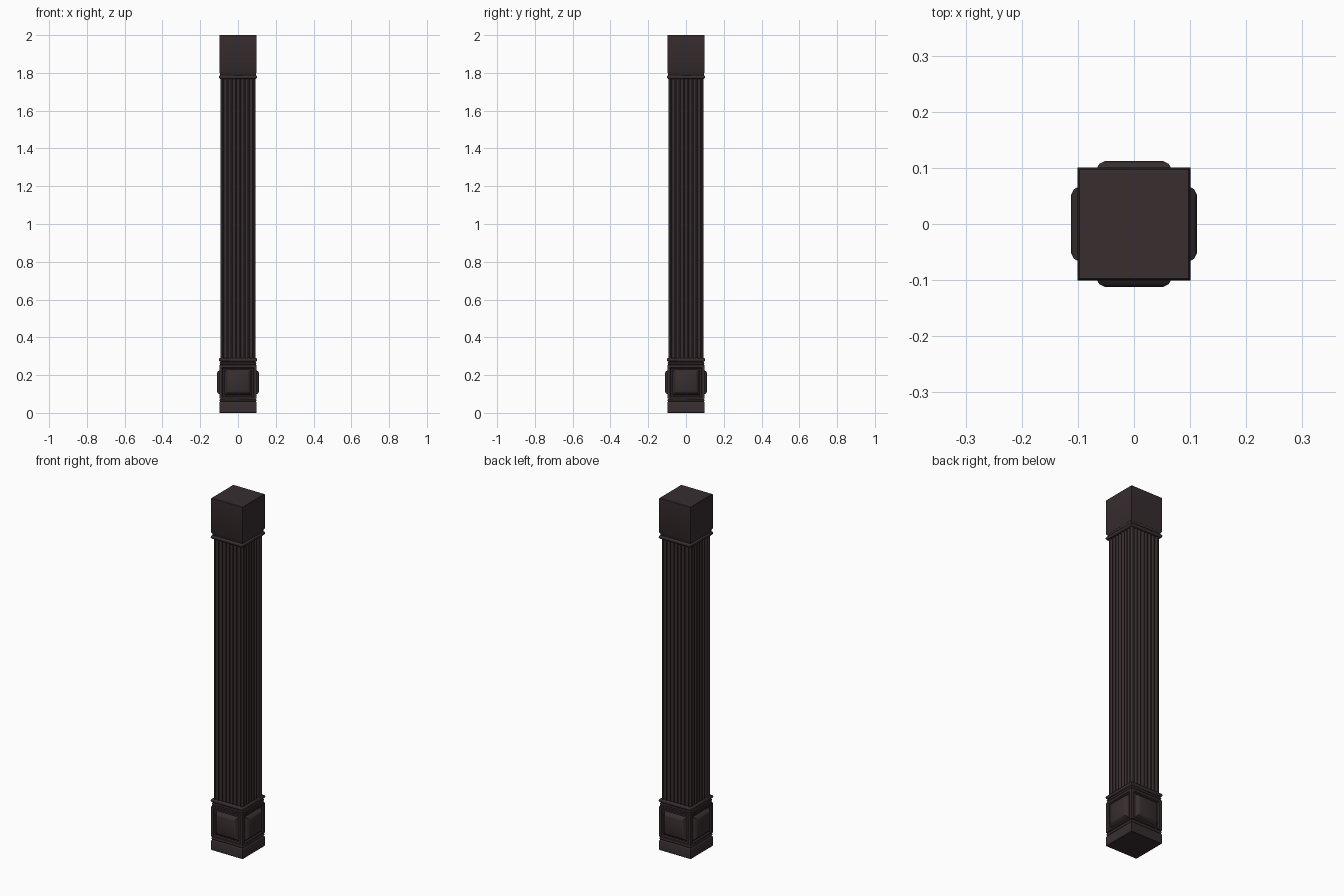
import bpy, bmesh, math
from mathutils import Matrix, Vector

if "Cube" in bpy.data.objects:
    bpy.data.objects.remove(bpy.data.objects["Cube"])

wood = bpy.data.materials.new("dark brown wood")
wood.diffuse_color = (0.038, 0.026, 0.028, 1)
wood.use_nodes = True
wood.node_tree.nodes["Principled BSDF"].inputs["Base Color"].default_value = wood.diffuse_color


def finish(name, bm, smooth=True):
    bmesh.ops.remove_doubles(bm, verts=bm.verts, dist=1e-5)
    bmesh.ops.recalc_face_normals(bm, faces=bm.faces)
    me = bpy.data.meshes.new(name)
    bm.to_mesh(me)
    bm.free()
    me.materials.append(wood)
    ob = bpy.data.objects.new(name, me)
    bpy.context.collection.objects.link(ob)
    if smooth:
        bpy.ops.object.select_all(action='DESELECT')
        ob.select_set(True)
        bpy.context.view_layer.objects.active = ob
        bpy.ops.object.shade_smooth_by_angle(angle=math.radians(35))
    return ob


def loft(bm, rings, caps=True):
    loops = [[bm.verts.new(p) for p in r] for r in rings]
    n = len(loops[0])
    for a, b in zip(loops, loops[1:]):
        for i in range(n):
            j = (i + 1) % n
            bm.faces.new((a[i], a[j], b[j], b[i]))
    if caps:
        bm.faces.new(loops[0][::-1])
        bm.faces.new(loops[-1])


def square_turning(name, profile):
    """Square section swept up a (half width, height) profile."""
    bm = bmesh.new()
    loft(bm, [[(sx * h, sy * h, z) for sx, sy in
               ((-1, -1), (1, -1), (1, 1), (-1, 1))] for h, z in profile])
    return finish(name, bm)


def bead(z0, z1, inner, outer, n=6):
    return [(inner + (outer - inner) * math.sin(math.pi * i / n),
             (z0 + z1) / 2 - (z1 - z0) / 2 * math.cos(math.pi * i / n))
            for i in range(n + 1)]


# plinth with small bead under the panel block
square_turning("plinth", [(0.097, 0), (0.099, 0.002), (0.099, 0.053), (0.096, 0.058)]
               + bead(0.060, 0.074, 0.093, 0.098) + [(0.093, 0.078)])

# panel block: frame, recess and raised panel on four sides
bm = bmesh.new()
steps = [(0.099, 0.085, 0.099), (0.084, 0.077, 0.099), (0.080, 0.073, 0.092),
         (0.071, 0.067, 0.092), (0.066, 0.062, 0.100), (0.062, 0.058, 0.107),
         (0.052, 0.048, 0.112)]
for k in range(4):
    rot = Matrix.Rotation(k * math.pi / 2, 3, 'Z')
    rings = [[rot @ Vector((sx * w, -d, 0.162 + sz * h)) for sx, sz in
              ((-1, -1), (1, -1), (1, 1), (-1, 1))] for w, h, d in steps]
    loft(bm, rings, caps=False)
    bm.faces.new([bm.verts.new(p) for p in rings[-1]])
for z in (0.077, 0.247):
    bm.faces.new([bm.verts.new((sx * 0.099, sy * 0.099, z)) for sx, sy in
                  ((-1, -1), (1, -1), (1, 1), (-1, 1))])
finish("panel_block", bm)

# mouldings between block, shaft and capital
square_turning("lower_moulding", [(0.097, 0.247), (0.097, 0.253), (0.093, 0.257)]
               + bead(0.257, 0.269, 0.093, 0.097) + bead(0.271, 0.291, 0.093, 0.101))
square_turning("upper_moulding", bead(1.768, 1.788, 0.093, 0.101)
               + [(0.094, 1.789), (0.095, 1.797), (0.097, 1.801)])

# fluted shaft: seven half-round grooves per face, chamfered corners
half, edge, pitch, width, depth, flutes = 0.093, 0.083, 0.0226, 0.017, 0.008, 7
side = [(-edge, -half)]
for f in range(flutes):
    cx = (f - (flutes - 1) / 2) * pitch
    for i in range(9):
        a = math.pi * i / 8
        side.append((cx - width / 2 * math.cos(a), -half + depth * math.sin(a)))
side.append((edge, -half))
section = []
for k in range(4):
    rot = Matrix.Rotation(k * math.pi / 2, 2)
    section += [rot @ Vector(p) for p in side]
bm = bmesh.new()
loft(bm, [[(p.x, p.y, z) for p in section] for z in (0.285, 1.775)])
finish("fluted_shaft", bm)

# capital block
square_turning("capital_block", [(0.097, 1.800), (0.099, 1.803), (0.099, 1.998), (0.097, 2.0)])
